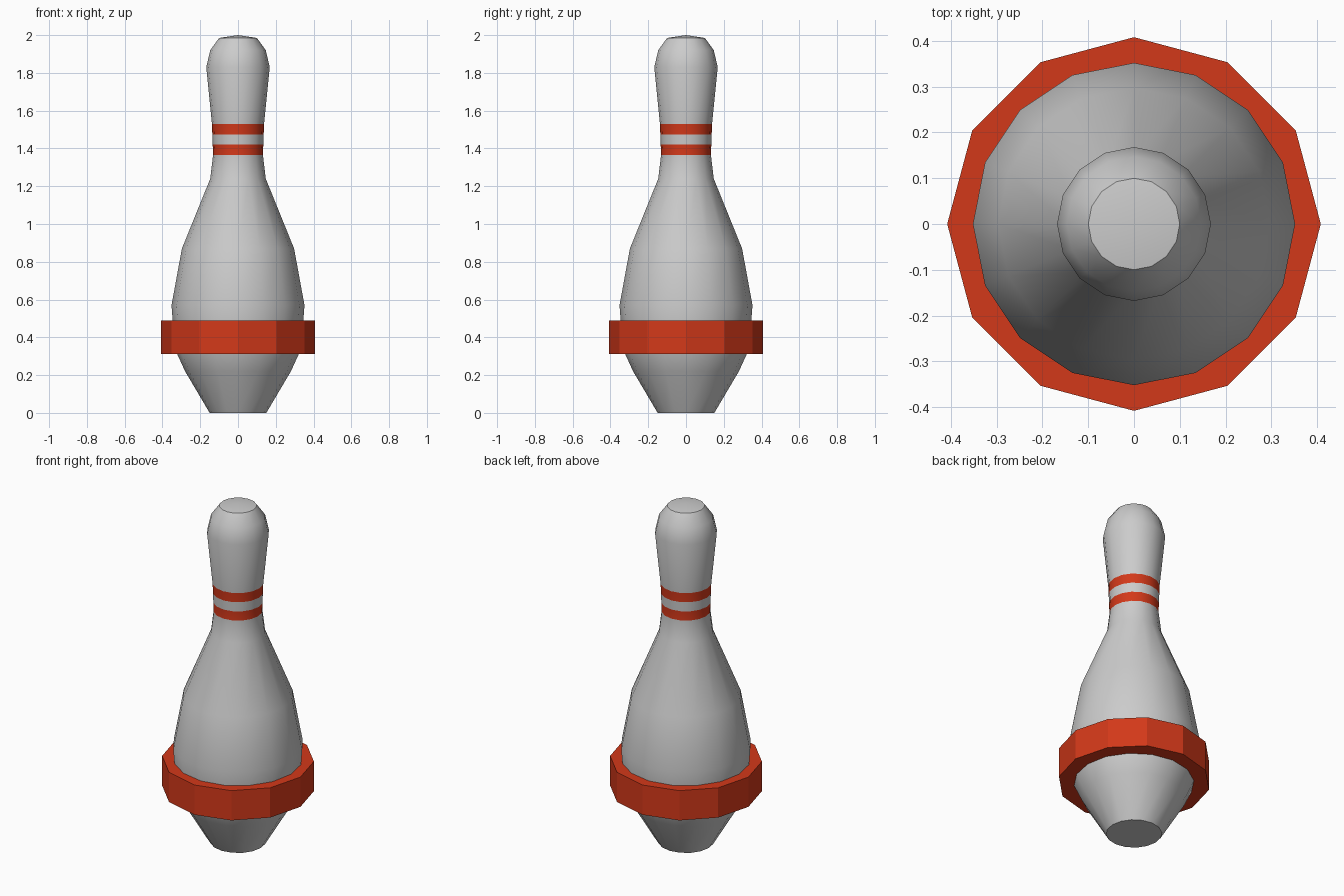
import bpy, bmesh, math

if "Cube" in bpy.data.objects:
    bpy.data.objects.remove(bpy.data.objects["Cube"])

red = bpy.data.materials.new("red")
red.diffuse_color = (0.65, 0.04, 0.01, 1)
red.use_nodes = True
red.node_tree.nodes["Principled BSDF"].inputs["Base Color"].default_value = red.diffuse_color
white = bpy.data.materials.new("pale_grey")
white.diffuse_color = (0.8, 0.8, 0.8, 1)
white.use_nodes = True
white.node_tree.nodes["Principled BSDF"].inputs["Base Color"].default_value = white.diffuse_color


def lathe(name, profile, sides, materials, red_spans=()):
    """Revolve (radius, z) points; spans listed in red_spans use material 1."""
    bm = bmesh.new()
    rings = []
    for r, z in profile:
        if r == 0:
            rings.append([bm.verts.new((0, 0, z))] * sides)
        else:
            rings.append([bm.verts.new((r * math.cos(math.tau * i / sides),
                                        r * math.sin(math.tau * i / sides), z))
                          for i in range(sides)])
    for k, (a, b) in enumerate(zip(rings, rings[1:])):
        for i in range(sides):
            j = (i + 1) % sides
            corners = list(dict.fromkeys((a[i], a[j], b[j], b[i])))
            bm.faces.new(corners).material_index = int(k in red_spans)
    for ring, flip in ((rings[0], True), (rings[-1], False)):
        if ring[0] is not ring[1]:
            bm.faces.new(ring[::-1] if flip else ring)
    mesh = bpy.data.meshes.new(name)
    bm.to_mesh(mesh)
    bm.free()
    for m in materials:
        mesh.materials.append(m)
    obj = bpy.data.objects.new(name, mesh)
    bpy.context.collection.objects.link(obj)
    return obj


# Pin body with two painted neck stripes
profile = [(0.15, 0), (0.28, 0.22), (0.335, 0.34), (0.352, 0.57), (0.297, 0.87),
           (0.147, 1.24), (0.132, 1.365), (0.134, 1.42), (0.136, 1.475),
           (0.138, 1.53), (0.168, 1.83), (0.147, 1.92), (0.1, 1.985), (0, 2.0)]
body = lathe("pin_body", profile, 16, [white, red], red_spans=(6, 8))
bpy.context.view_layer.objects.active = body
body.select_set(True)
bpy.ops.object.shade_smooth_by_angle(angle=math.radians(35))

# Faceted collar around the belly
lathe("collar", [(0.408, 0.312), (0.408, 0.488)], 12, [red])
